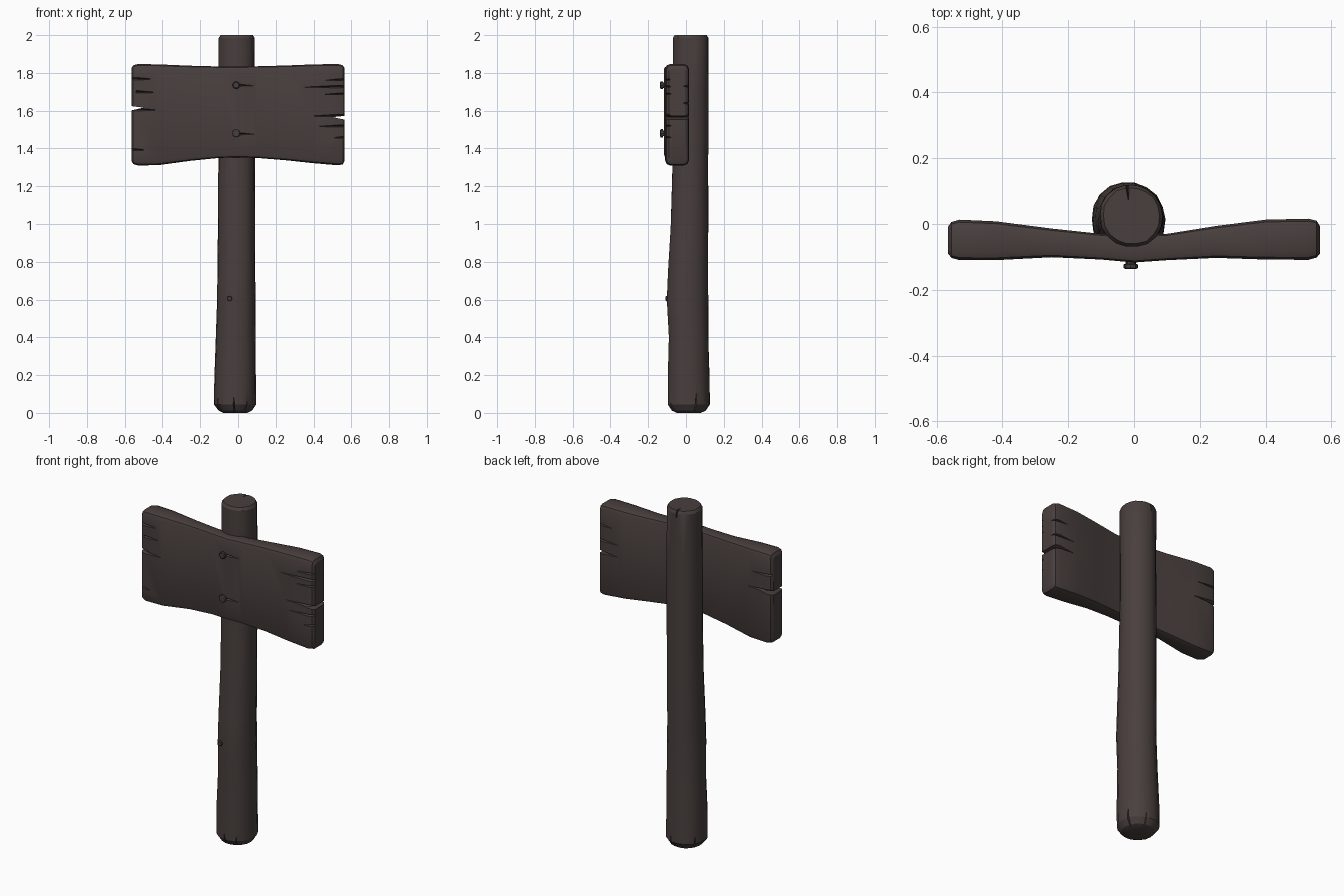
import bpy, bmesh, math, random
from mathutils import Vector

if "Cube" in bpy.data.objects:
    bpy.data.objects.remove(bpy.data.objects["Cube"])
random.seed(4)


def material(name, col):
    m = bpy.data.materials.new(name)
    m.diffuse_color = (*col, 1)
    m.use_nodes = True
    m.node_tree.nodes["Principled BSDF"].inputs["Base Color"].default_value = m.diffuse_color
    return m


WOOD = material("dark_wood", (0.066, 0.050, 0.048))


def make(name, verts, faces):
    bm = bmesh.new()
    vs = [bm.verts.new(v) for v in verts]
    for f in faces:
        bm.faces.new([vs[i] for i in f])
    bmesh.ops.recalc_face_normals(bm, faces=bm.faces)
    me = bpy.data.meshes.new(name)
    bm.to_mesh(me)
    bm.free()
    ob = bpy.data.objects.new(name, me)
    bpy.context.collection.objects.link(ob)
    me.materials.append(WOOD)
    return ob


def loft(name, rings):
    n = len(rings[0])
    faces = [(k*n+i, k*n+(i+1) % n, (k+1)*n+(i+1) % n, (k+1)*n+i)
             for k in range(len(rings)-1) for i in range(n)]
    faces += [tuple(range(n)), tuple(range((len(rings)-1)*n, len(rings)*n))]
    return make(name, [v for r in rings for v in r], faces)


def groove(base, side, tip, deep):
    """V-shaped cutter: open end at base (half width side), closing at tip, bottom at deep."""
    b, s, t, d = map(Vector, (base, side, tip, deep))
    return make("cutter", [b-s, b+s, d, t], [(0, 1, 2), (0, 1, 3), (1, 2, 3), (0, 2, 3)])


def notch(x0, x1, z, w):
    """Split through the whole board thickness."""
    p = [(x0, z-w), (x0, z+w), (x1, z+0.004)]
    v = [(x, y, zz) for y in (-0.2, 0.1) for x, zz in p]
    return make("cutter", v, [(0, 1, 2), (3, 4, 5), (0, 1, 4, 3), (1, 2, 5, 4), (2, 0, 3, 5)])


def carve(ob, cutters):
    bpy.context.view_layer.objects.active = ob
    for c in cutters:
        c.hide_render = True
        m = ob.modifiers.new("crack", 'BOOLEAN')
        m.operation, m.solver, m.object = 'DIFFERENCE', 'EXACT', c
        bpy.ops.object.modifier_apply(modifier=m.name)
        bpy.data.objects.remove(c)


def smooth(ob, angle=28):
    bpy.ops.object.select_all(action='DESELECT')
    ob.select_set(True)
    bpy.context.view_layer.objects.active = ob
    bpy.ops.object.shade_smooth_by_angle(angle=math.radians(angle))


# post: hewn round log; z, xmin, xmax, ymin, ymax
levels = [(0.0, -.08, .05, -.05, .08), (.012, -.105, .075, -.078, .107),
          (.045, -.13, .097, -.10, .13), (.18, -.128, .097, -.10, .127),
          (.40, -.12, .095, -.095, .122), (.60, -.113, .094, -.106, .12),
          (.75, -.112, .092, -.098, .12), (1.0, -.108, .091, -.084, .12),
          (1.3, -.107, .09, -.075, .121), (1.7, -.105, .09, -.073, .121),
          (1.985, -.105, .089, -.073, .121), (2.0, -.095, .08, -.063, .112)]
N = 18
wob = [random.uniform(.97, 1.015) for _ in range(N)]
rings = []
for z, xa, xb, ya, yb in levels:
    ring = []
    for i in range(N):
        a = 2*math.pi*i/N
        r = wob[i]*random.uniform(.99, 1.01)
        ring.append(((xa+xb)/2 + (xb-xa)/2*r*math.cos(a),
                     (ya+yb)/2 + (yb-ya)/2*r*math.sin(a), z))
    rings.append(ring)
post = loft("post", rings)


def post_crack(ang, z0, z1, w, depth):
    a = math.radians(ang)
    d = Vector((math.cos(a), math.sin(a), 0))
    c = Vector((-.012, .018, 0))
    return groove(c+d*.135+Vector((0, 0, z0)), Vector((-d.y, d.x, 0))*w,
                  c+d*.115+Vector((0, 0, z1)), c+d*(.11-depth)+Vector((0, 0, z0)))


carve(post, [post_crack(a, z0, z1, w, d) for a, z0, z1, w, d in (
    (-95, -.01, .09, .012, .05), (-60, -.01, .07, .01, .04), (20, -.01, .14, .014, .05),
    (75, -.01, .09, .012, .05), (150, -.01, .10, .012, .04), (215, -.01, .08, .01, .04),
    (95, 2.01, 1.93, .01, .07), (-40, 2.01, 1.95, .01, .03), (170, 2.01, 1.94, .01, .03))])
smooth(post)

# board: waisted plank; x, yfront, yback, zbottom, ztop, corner
secs = [(-.565, -.09, -.008, 1.335, 1.823, .015), (-.555, -.103, .006, 1.318, 1.84, .022),
        (-.53, -.11, .013, 1.31, 1.847, .026), (-.42, -.11, .008, 1.312, 1.845, .024),
        (-.25, -.101, -.014, 1.335, 1.838, .02), (-.1, -.108, -.03, 1.35, 1.834, .016),
        (0, -.117, -.034, 1.353, 1.834, .016), (.1, -.11, -.03, 1.35, 1.835, .016),
        (.25, -.103, -.006, 1.338, 1.839, .02), (.40, -.108, .013, 1.322, 1.845, .024),
        (.53, -.109, .016, 1.311, 1.847, .026), (.555, -.102, .01, 1.316, 1.84, .022),
        (.565, -.09, -.006, 1.335, 1.823, .015)]
rings = []
for x, yf, yb, zb, zt, c in secs:
    ring = []
    for q, (cy, cz) in enumerate(((yb-c, zt-c), (yf+c, zt-c), (yf+c, zb+c), (yb-c, zb+c))):
        for k in range(3):
            a = math.pi/2*q + math.pi/4*k
            ring.append((x, cy+c*math.cos(a), cz+c*math.sin(a)))
    rings.append(ring)
board = loft("board", rings)

cuts = [notch(-.58, -.50, 1.612, .014), notch(.58, .50, 1.562, .012)]
# grain splits on both faces: face y, outer x, inner x, z, half width
for y, x0, x1, z, w in ((-.118, -.57, -.42, 1.607, .013), (-.116, -.57, -.43, 1.77, .01),
                        (-.116, -.54, -.42, 1.70, .008), (-.116, -.56, -.48, 1.395, .008),
                        (-.116, .57, .33, 1.728, .010), (-.116, .57, .46, 1.765, .009),
                        (-.118, .57, .36, 1.575, .011), (-.116, .57, .41, 1.52, .009),
                        (-.116, .57, .45, 1.69, .008), (-.116, .57, .50, 1.46, .009),
                        (.022, -.57, -.36, 1.625, .014), (.02, -.56, -.42, 1.72, .009),
                        (.024, .57, .42, 1.57, .014), (.024, .57, .42, 1.64, .010),
                        (.024, .57, .47, 1.73, .010)):
    s = 1 if y < 0 else -1
    cuts.append(groove((x0, y, z), (0, 0, w), (x1, y+s*.008, z-.004), (x0, y+s*.04, z)))
# splits running right from the nails
for z in (1.735, 1.478):
    cuts.append(groove((0, -.124, z), (0, 0, .009), (.095, -.112, z-.003), (0, -.098, z)))
carve(board, cuts)
smooth(board)


# nails: faceted heads with short shanks
def peg(name, x, z, y0, y1, r):
    rr = [[(x+r*f*math.cos(math.tau*i/8), y, z+r*f*math.sin(math.tau*i/8)) for i in range(8)]
          for y, f in ((y0, .7), (y1+.016, .7), (y1+.014, 1), (y1+.004, 1), (y1, .75))]
    smooth(loft(name, rr))


peg("upper_nail", -.01, 1.735, -.08, -.137, .02)
peg("lower_nail", -.01, 1.48, -.08, -.137, .022)
# knot on the lower post
peg("post_knot", -.045, .605, -.07, -.108, .014)
